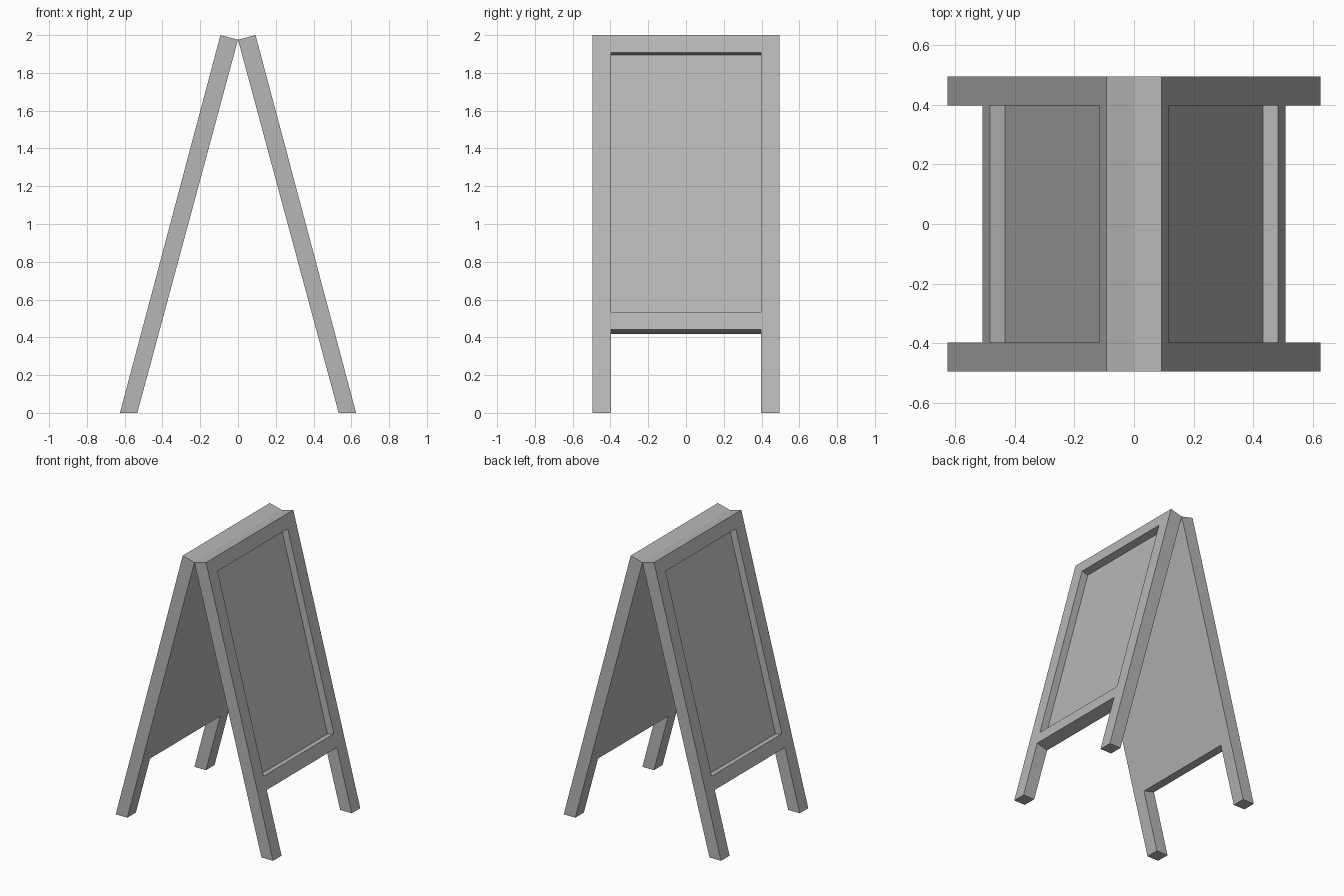
import bpy, bmesh, math

if "Cube" in bpy.data.objects:
    bpy.data.objects.remove(bpy.data.objects["Cube"])

grey = bpy.data.materials.new("plain grey")
grey.diffuse_color = (0.47, 0.47, 0.47, 1)
grey.use_nodes = True
grey.node_tree.nodes["Principled BSDF"].inputs["Base Color"].default_value = grey.diffuse_color

HALF_W, HALF_OPEN = 0.495, 0.398
TOP_X, FOOT_X, HEIGHT = 0.093, 0.625, 2.0
tilt = math.atan((FOOT_X - TOP_X) / HEIGHT)


def on_leaf(z, depth):
    """Point at a height on the outer face, pushed inward by depth."""
    x = FOOT_X - z * math.tan(tilt)
    return x - depth * math.cos(tilt), z - depth * math.sin(tilt)


def prism(name, profile, half_y):
    """Extrude an x-z profile along y."""
    bm = bmesh.new()
    ends = [[bm.verts.new((x, y, z)) for x, z in profile] for y in (-half_y, half_y)]
    bm.faces.new(ends[0])
    bm.faces.new(ends[1][::-1])
    n = len(profile)
    for i in range(n):
        j = (i + 1) % n
        bm.faces.new((ends[0][i], ends[1][i], ends[1][j], ends[0][j]))
    bmesh.ops.recalc_face_normals(bm, faces=bm.faces)
    mesh = bpy.data.meshes.new(name)
    bm.to_mesh(mesh)
    bm.free()
    mesh.materials.append(grey)
    ob = bpy.data.objects.new(name, mesh)
    bpy.context.collection.objects.link(ob)
    return ob


def cut(ob, cutter):
    mod = ob.modifiers.new("cut", 'BOOLEAN')
    mod.operation, mod.solver, mod.object = 'DIFFERENCE', 'EXACT', cutter
    bpy.context.view_layer.objects.active = ob
    bpy.ops.object.modifier_apply(modifier=mod.name)
    bpy.data.objects.remove(cutter)


for side, s in (("right", 1), ("left", -1)):
    def flip(pts):
        return [(s * x, z) for x, z in pts]

    # Leaning leaf with flat feet and a square-cut top
    leaf = prism(side + "_board",
                 flip([(TOP_X, HEIGHT), (0, 1.976), (0.533, 0), (FOOT_X, 0)]), HALF_W)
    # Recessed sign panel on the outer face
    cut(leaf, prism("panel_cutter",
                    flip([on_leaf(1.908, -0.1), on_leaf(1.908, 0.052),
                          on_leaf(0.533, 0.052), on_leaf(0.533, -0.1)]), HALF_OPEN))
    # Gap between the legs, below the bottom rail
    cut(leaf, prism("leg_gap_cutter",
                    flip([on_leaf(0.441, -0.2), on_leaf(0.441, 0.3),
                          on_leaf(-0.3, 0.3), on_leaf(-0.3, -0.2)]), HALF_OPEN))
